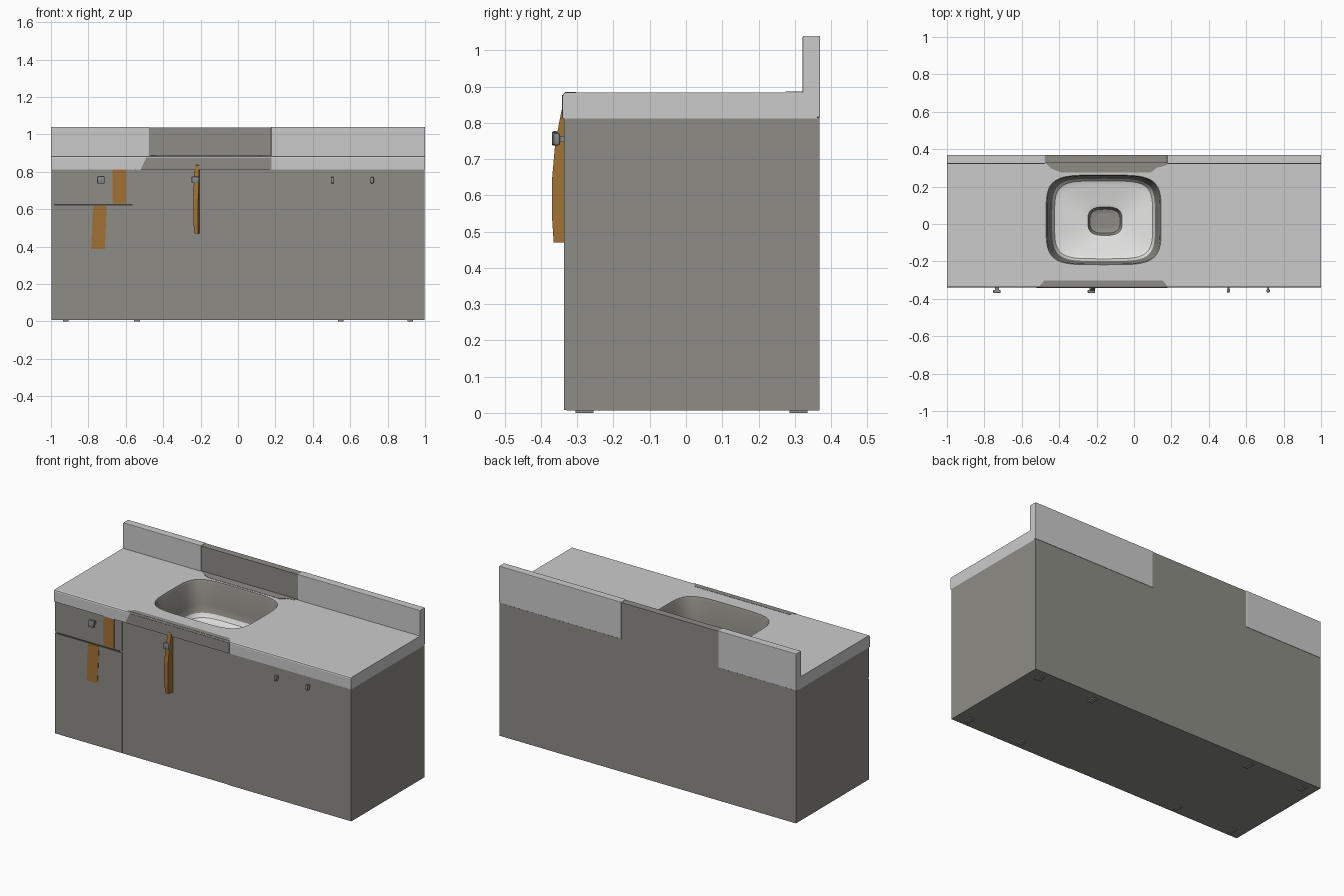
import bpy, bmesh, math

if "Cube" in bpy.data.objects:
    bpy.data.objects.remove(bpy.data.objects["Cube"])

def material(name, r, g, b):
    m = bpy.data.materials.new(name)
    m.diffuse_color = (r, g, b, 1)
    m.use_nodes = True
    m.node_tree.nodes["Principled BSDF"].inputs["Base Color"].default_value = m.diffuse_color
    return m

BODY = material("cabinet grey", 0.27, 0.265, 0.235)
TOP = material("counter light grey", 0.60, 0.60, 0.60)
FLOOR = material("basin white", 0.78, 0.78, 0.77)
METAL = material("knob grey", 0.25, 0.25, 0.25)
ORANGE = material("towel orange", 0.36, 0.165, 0.035)
SEAM = material("seam dark", 0.05, 0.05, 0.045)

def finish(bm, name, *mats):
    me = bpy.data.meshes.new(name)
    bm.to_mesh(me)
    bm.free()
    ob = bpy.data.objects.new(name, me)
    bpy.context.collection.objects.link(ob)
    for m in mats:
        me.materials.append(m)
    return ob

def box(name, x0, x1, y0, y1, z0, z1, mat, open_top=False, bevel=0):
    bm = bmesh.new()
    bmesh.ops.create_cube(bm, size=1)
    for v in bm.verts:
        v.co = ((x0 + x1) / 2 + v.co.x * (x1 - x0), (y0 + y1) / 2 + v.co.y * (y1 - y0),
                (z0 + z1) / 2 + v.co.z * (z1 - z0))
    if bevel:
        bmesh.ops.bevel(bm, geom=bm.edges[:], offset=bevel, segments=2, affect='EDGES', profile=0.5)
    if open_top:
        bm.normal_update()
        bmesh.ops.delete(bm, geom=[f for f in bm.faces if f.normal.z > 0.9], context='FACES_ONLY')
    return finish(bm, name, mat)

def prism(name, pts, offset, mat):
    """Flat polygon extruded along an offset."""
    bm = bmesh.new()
    f = bm.faces.new([bm.verts.new(p) for p in pts])
    g = bmesh.ops.extrude_face_region(bm, geom=[f])
    bmesh.ops.translate(bm, vec=offset, verts=[e for e in g["geom"] if isinstance(e, bmesh.types.BMVert)])
    bmesh.ops.recalc_face_normals(bm, faces=bm.faces[:])
    return finish(bm, name, mat)

def smooth(ob, angle=35):
    bpy.ops.object.select_all(action='DESELECT')
    ob.select_set(True)
    bpy.context.view_layer.objects.active = ob
    bpy.ops.object.shade_smooth_by_angle(angle=math.radians(angle))

# cabinet carcass, open above so that the basin can hang inside
box("cabinet_body", -0.998, 0.998, -0.329, 0.368, 0.007, 0.815, BODY, open_top=True)

# front panels
for name, x0, x1, y0, z0, z1 in (
        ("left_door", -0.998, -0.549, -0.333, 0.008, 0.618),
        ("drawer_front", -0.998, -0.549, -0.333, 0.628, 0.828),
        ("middle_door", -0.546, 0.165, -0.333, 0.008, 0.828),
        ("right_doors", 0.168, 0.998, -0.337, 0.008, 0.828)):
    box(name, x0, x1, y0, -0.325, z0, z1, BODY)
box("drawer_gap", -0.985, -0.565, -0.331, -0.325, 0.619, 0.627, SEAM)

# worktop with basin hole: skirt, rounded front lip and filled top
N = 64
def oval(cx, cy, hx, hy, z, p=4.5):
    pts = []
    for i in range(N):
        a = 2 * math.pi * i / N
        c, s = math.cos(a), math.sin(a)
        pts.append((cx + hx * math.copysign(abs(c) ** (2 / p), c),
                    cy + hy * math.copysign(abs(s) ** (2 / p), s), z))
    return pts

SX, SY = -0.1625, 0.022
RIM = oval(SX, SY, 0.308, 0.24, 0.884)

bm = bmesh.new()
loops = []
for yf, z in ((-0.34, 0.812), (-0.34, 0.874), (-0.338, 0.881), (-0.331, 0.884)):
    loops.append([bm.verts.new(p) for p in ((-1, yf, z), (1, yf, z), (1, 0.362, z), (-1, 0.362, z))])
for a, b in zip(loops, loops[1:]):
    for i in range(4):
        j = (i + 1) % 4
        bm.faces.new((a[i], a[j], b[j], b[i]))
hole = [bm.verts.new(p) for p in RIM]
edges = [bm.edges.new((hole[i], hole[(i + 1) % N])) for i in range(N)]
t = loops[-1]
edges += [bm.edges.get((t[i], t[(i + 1) % 4])) for i in range(4)]
bmesh.ops.triangle_fill(bm, edges=edges, use_beauty=True, normal=(0, 0, 1))
bm.normal_update()
for f in bm.faces:
    if abs(f.normal.z) > 0.99 and f.normal.z < 0:
        f.normal_flip()
finish(bm, "worktop", TOP)

# basin: lofted rings down to the drain; colour chosen by ring
rings = [RIM,
         oval(SX, SY, 0.301, 0.235, 0.872),
         oval(SX, SY, 0.285, 0.227, 0.74),
         oval(SX, SY, 0.275, 0.220, 0.695),
         oval(SX, SY, 0.262, 0.208, 0.672),
         oval(SX, SY, 0.235, 0.183, 0.662),
         oval(-0.155, 0.015, 0.118, 0.092, 0.656, 3),
         oval(-0.155, 0.015, 0.092, 0.076, 0.650, 3),
         oval(-0.155, 0.015, 0.080, 0.064, 0.615, 3),
         oval(-0.155, 0.015, 0.052, 0.045, 0.610, 3)]
ring_mat = [0, 0, 0, 1, 1, 1, 1, 0, 0]
bm = bmesh.new()
vs = [[bm.verts.new(p) for p in r] for r in rings]
for k in range(len(vs) - 1):
    for i in range(N):
        j = (i + 1) % N
        f = bm.faces.new((vs[k][j], vs[k][i], vs[k + 1][i], vs[k + 1][j]))
        f.material_index = ring_mat[k]
bm.faces.new(vs[-1]).material_index = 0
smooth(finish(bm, "basin", BODY, FLOOR))

# splashback in three lengths, the middle one darker
box("splashback_left", -1, -0.475, 0.322, 0.37, 0.815, 1.04, TOP, bevel=0.003)
box("splashback_middle", -0.475, 0.177, 0.325, 0.368, 0.815, 1.037, BODY)
box("splashback_right", 0.177, 1, 0.322, 0.37, 0.815, 1.04, TOP, bevel=0.003)

# dark plates on the worktop behind and in front of the basin
prism("rear_stain", [(-0.475, 0.33, 0.8845), (-0.44, 0.295, 0.8845), (-0.39, 0.275, 0.8845),
                     (0.09, 0.275, 0.8845), (0.12, 0.3, 0.8845), (0.177, 0.315, 0.8845),
                     (0.177, 0.33, 0.8845)], (0, 0, 0.0015), BODY)
prism("front_stain_top", [(-0.51, -0.335, 0.8835), (0.18, -0.335, 0.8835), (0.155, -0.303, 0.8835),
                          (-0.48, -0.303, 0.8835)], (0, 0, 0.002), BODY)
prism("front_stain_edge", [(-0.52, -0.342, 0.812), (0.18, -0.342, 0.812), (0.18, -0.342, 0.877),
                           (-0.49, -0.342, 0.877)], (0, 0.0045, 0), BODY)

# orange strips on the drawer and the left door
box("drawer_strip", -0.672, -0.6, -0.335, -0.331, 0.63, 0.828, ORANGE)
prism("door_strip", [(-0.775, -0.335, 0.617), (-0.702, -0.335, 0.617), (-0.712, -0.335, 0.388),
                     (-0.785, -0.335, 0.388)], (0, 0.004, 0), ORANGE)

# hanging towel: side profile extruded across, narrowed at the top
towel = prism("hanging_towel", [(-0.233, y, z) for y, z in (
    (-0.33, 0.84), (-0.343, 0.835), (-0.352, 0.79), (-0.362, 0.73), (-0.369, 0.65),
    (-0.369, 0.53), (-0.365, 0.47), (-0.33, 0.47))], (0.026, 0, 0), ORANGE)
for v in towel.data.vertices:
    if v.co.z > 0.8 or v.co.z < 0.5:
        v.co.x = -0.219 + (v.co.x + 0.219) * 0.7
    v.co.x += (v.co.y + 0.35) * 0.3

# knobs and small pulls
def knob(name, x, z, w, h, y0=-0.37):
    smooth(box(name, x - w / 2, x + w / 2, y0, y0 + 0.018, z - h / 2, z + h / 2, METAL, bevel=0.005))
    box(name + "_stem", x - w / 4, x + w / 4, y0 + 0.015, -0.33, z - h / 4, z + h / 4, METAL)

knob("drawer_knob", -0.733, 0.757, 0.04, 0.04)
knob("middle_knob", -0.228, 0.757, 0.04, 0.036)
for i, x in enumerate((0.505, 0.717)):
    knob("right_pull_%d" % (i + 1), x, 0.755, 0.018, 0.034, -0.366)

# low feet
for i, x in enumerate((-0.92, -0.54, 0.55, 0.92)):
    for side, y in (("front", -0.28), ("rear", 0.31)):
        box("%s_foot_%d" % (side, i + 1), x - 0.015, x + 0.015, y - 0.025, y + 0.025, 0, 0.009, BODY)
